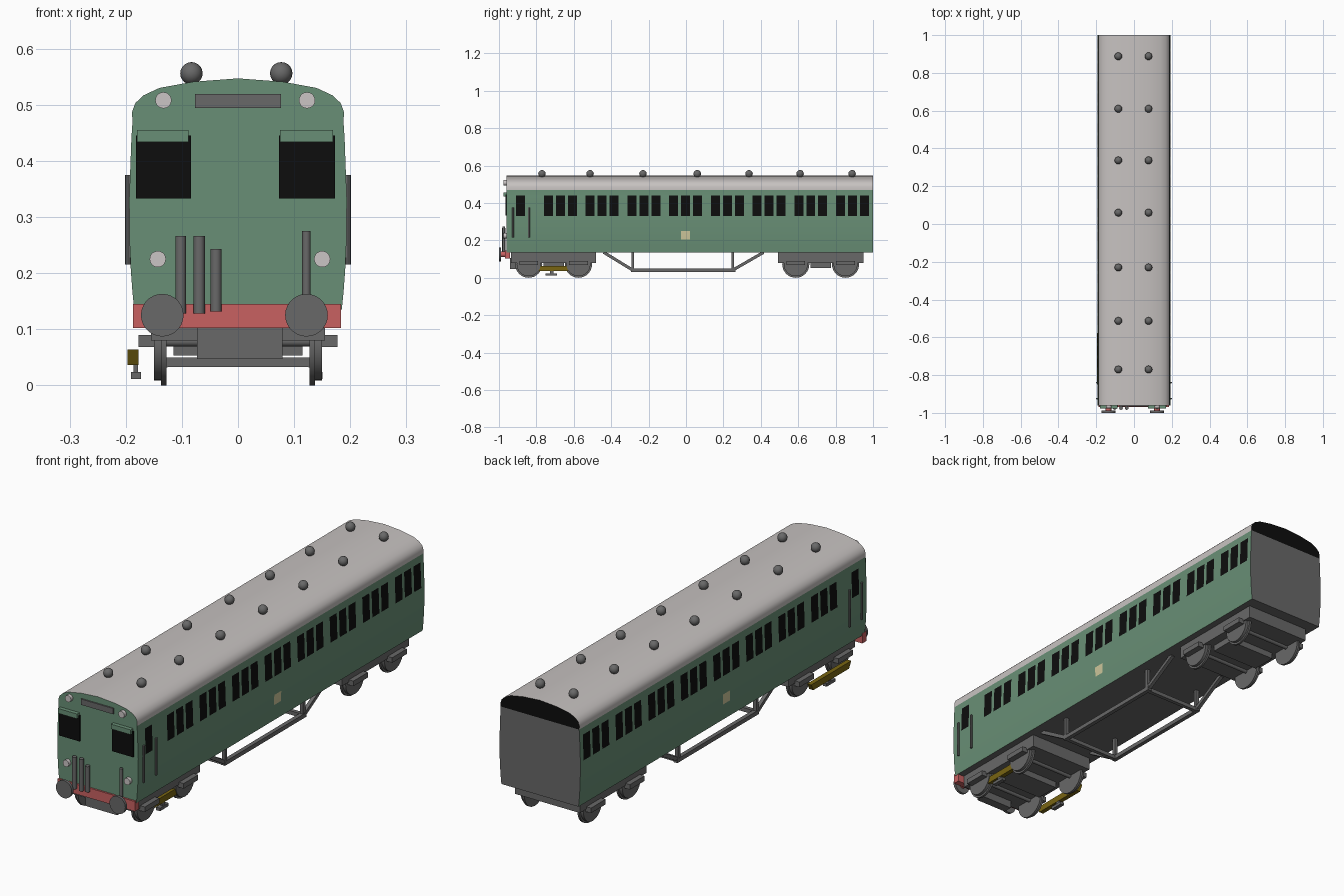
import bpy, bmesh, math
from mathutils import Vector

if "Cube" in bpy.data.objects:
    bpy.data.objects.remove(bpy.data.objects["Cube"])


def material(name, rgb):
    m = bpy.data.materials.new(name)
    m.diffuse_color = (*rgb, 1)
    m.use_nodes = True
    m.node_tree.nodes["Principled BSDF"].inputs["Base Color"].default_value = m.diffuse_color
    return m


GREEN = material("coach green", (0.14, 0.275, 0.18))
ROOF = material("roof pale grey", (0.57, 0.54, 0.53))
BLACK = material("window black", (0.004, 0.004, 0.004))
GREY = material("underframe grey", (0.14, 0.14, 0.14))
RED = material("buffer beam red", (0.58, 0.12, 0.12))
YELLOW = material("shoe beam yellow", (0.19, 0.13, 0.006))
CREAM = material("panel cream", (0.62, 0.57, 0.33))
WHITE = material("lamp white", (0.6, 0.56, 0.56))


def finish(name, bm, mats):
    bmesh.ops.recalc_face_normals(bm, faces=bm.faces[:])
    for f in bm.faces:
        f.smooth = True
    for e in bm.edges:
        e.smooth = e.calc_face_angle(0) < math.radians(35)
    me = bpy.data.meshes.new(name)
    bm.to_mesh(me)
    bm.free()
    for m in mats:
        me.materials.append(m)
    ob = bpy.data.objects.new(name, me)
    bpy.context.collection.objects.link(ob)
    return ob


def box(name, x, y, z, mat, taper=0.0):
    """Box from (min, max) ranges; taper shortens the lower edge along y."""
    bm = bmesh.new()
    bmesh.ops.create_cube(bm, size=1)
    for v in bm.verts:
        low = v.co.z < 0
        v.co = [r[0] + (c + 0.5) * (r[1] - r[0]) for c, r in zip(v.co, (x, y, z))]
        if low and taper:
            v.co.y += taper if v.co.y < sum(y) / 2 else -taper
    return finish(name, bm, [mat])


def rod(name, a, b, r, mat, n=16):
    """Cylinder between two points."""
    a, b = Vector(a), Vector(b)
    bm = bmesh.new()
    bmesh.ops.create_cone(bm, cap_ends=True, segments=n, radius1=r, radius2=r, depth=(b - a).length)
    rot = (b - a).to_track_quat('Z', 'Y')
    for v in bm.verts:
        v.co = rot @ v.co + (a + b) / 2
    return finish(name, bm, [mat])


def beam(name, a, b, t, mat):
    """Square bar lying in a plane of constant x or y."""
    ob = rod(name, a, b, t * 0.7071, mat, 4)
    d = (Vector(b) - Vector(a)).normalized()
    c = (Vector(a) + Vector(b)) / 2
    q = bpy.data.meshes[ob.data.name]
    # turn an eighth so that the flats face outward
    from mathutils import Quaternion
    turn = Quaternion(d, math.pi / 4)
    for v in q.vertices:
        v.co = turn @ (v.co - c) + c
    return ob


# Coach body: cross-section lofted along y, with cuts at the window edges
FRONT, BACK, EAVES = -0.96, 1.0, 0.47
half = [(.185, .135), (.188, .165), (.191, .205), (.193, .25), (.194, .33), (.190, .44),
        (.188, EAVES), (.189, .487), (.183, .503), (.168, .517), (.14, .53), (.08, .541)]
ring = half + [(0, .547)] + [(-x, z) for x, z in reversed(half)]
windows = [(-.909, -.861)]
for g in range(8):
    for k in range(3):
        y0 = -.759 + g * .223 + k * .064
        windows.append((y0, y0 + .048))
panel = (-.027, .021)
cuts = sorted({FRONT, BACK, *panel, *[y for w in windows for y in w]})
bm = bmesh.new()
loops = [[bm.verts.new((x, y, z)) for x, z in ring] for y in cuts]
n = len(ring)
for a, b in zip(loops, loops[1:]):
    for i in range(n):
        j = (i + 1) % n
        f = bm.faces.new((a[i], a[j], b[j], b[i]))
        c = f.calc_center_median()
        if i == n - 1:
            f.material_index = 3
        elif c.z > EAVES:
            f.material_index = 1
        elif .33 < c.z < .44 and any(w[0] < c.y < w[1] for w in windows):
            f.material_index = 2
        elif .205 < c.z < .25 and panel[0] < c.y < panel[1]:
            f.material_index = 4
# End walls: green cab front; grey rear wall with a black top
for lp, low, high in ((loops[0], 0, 0), (loops[-1], 3, 2)):
    eave = 6
    bm.faces.new(lp[:eave + 1] + lp[n - 1 - eave:]).material_index = low
    bm.faces.new(lp[eave:n - eave]).material_index = high
finish("coach_body", bm, [GREEN, ROOF, BLACK, GREY, CREAM])

# Roof ventilators
for y in (-.77, -.513, -.23, .06, .337, .61, .888):
    for x in (-.083, .077):
        bm = bmesh.new()
        bmesh.ops.create_uvsphere(bm, u_segments=16, v_segments=10, radius=.02)
        bmesh.ops.translate(bm, verts=bm.verts[:], vec=(x, y, .556))
        finish("roof_vent", bm, [GREY])

# Cab front: windows, visors, indicator plate, lamps
for x0, x1 in ((-.182, -.084), (.073, .173)):
    box("cab_window", (x0, x1), (-.966, -.958), (.333, .445), BLACK)
    box("window_visor", (x0 + .002, x1 - .004), (-.977, -.958), (.434, .455), GREEN)
box("indicator_plate", (-.077, .077), (-.966, -.958), (.494, .519), GREY)
for x, z in ((-.133, .508), (.123, .508), (-.143, .225), (.15, .225)):
    rod("lamp", (x, -.975, z), (x, -.955, z), .0145, WHITE, 20)

# Buffer beam, buffers, hoses and coupler box
box("buffer_beam", (-.187, .184), (-.968, -.94), (.102, .145), RED)
for x in (-.135, .122):
    rod("buffer_shank", (x, -.99, .125), (x, -.95, .125), .015, RED)
    rod("buffer_head", (x, -1.0, .125), (x, -.988, .125), .038, GREY, 28)
for x, z0, z1, r in ((-.102, .128, .266, .0095), (-.069, .128, .266, .01),
                     (-.039, .132, .243, .01), (.122, .14, .275, .0075)):
    rod("brake_hose", (x, -.974, z0), (x, -.974, z1), r, GREY, 12)
box("coupler_box", (-.073, .079), (-.94, -.90), (.047, .105), GREY)

# Cab door handrails on both sides
for s in (-1, 1):
    for y in (-.925, -.84):
        rod("door_handrail", (s * .196, y, .215), (s * .196, y, .375), .005, GREY, 8)

# Bogies with wheels and axle boxes
for c in (-.708, .72):
    box("bogie_frame", (-.155, .155), (c - .228, c + .228), (.08, .136), GREY)
    box("bogie_bolster", (-.115, .115), (c - .055, c + .055), (.053, .085), GREY)
    for y in (c - .133, c + .133):
        rod("axle", (-.13, y, .078), (.13, y, .078), .009, GREY, 12)
        for s in (-1, 1):
            rod("wheel_flange", (s * .127, y, .0725), (s * .137, y, .0725), .0725, GREY, 32)
            rod("wheel_tread", (s * .137, y, .0725), (s * .15, y, .0725), .064, GREY, 32)
            box("axle_box", sorted((s * .148, s * .177)), (y - .05, y + .05), (.068, .09), GREY)

# Current collector beams and shoes on the front bogie
for x in (-.187, .137):
    box("shoe_beam", (x - .010, x + .010), (-.85, -.576), (.036, .064), YELLOW, .015)
    box("shoe_stem", (x + .001, x + .009), (-.728, -.708), (.02, .038), GREY)
    box("collector_shoe", (x - .004, x + .014), (-.75, -.69), (.011, .024), GREY)

# Underframe trusses
for x in (-.135, .135):
    beam("truss_bottom_bar", (x, -.295, .041), (x, .265, .041), .018, GREY)
    for y, out in ((-.285, -.44), (.25, .415)):
        beam("truss_post", (x, y, .035), (x, y, .138), .015, GREY)
        beam("truss_diagonal", (x, y, .041), (x, out, .136), .016, GREY)
for y in (-.285, .25):
    beam("truss_cross_bar", (-.135, y, .041), (.135, y, .041), .017, GREY)
